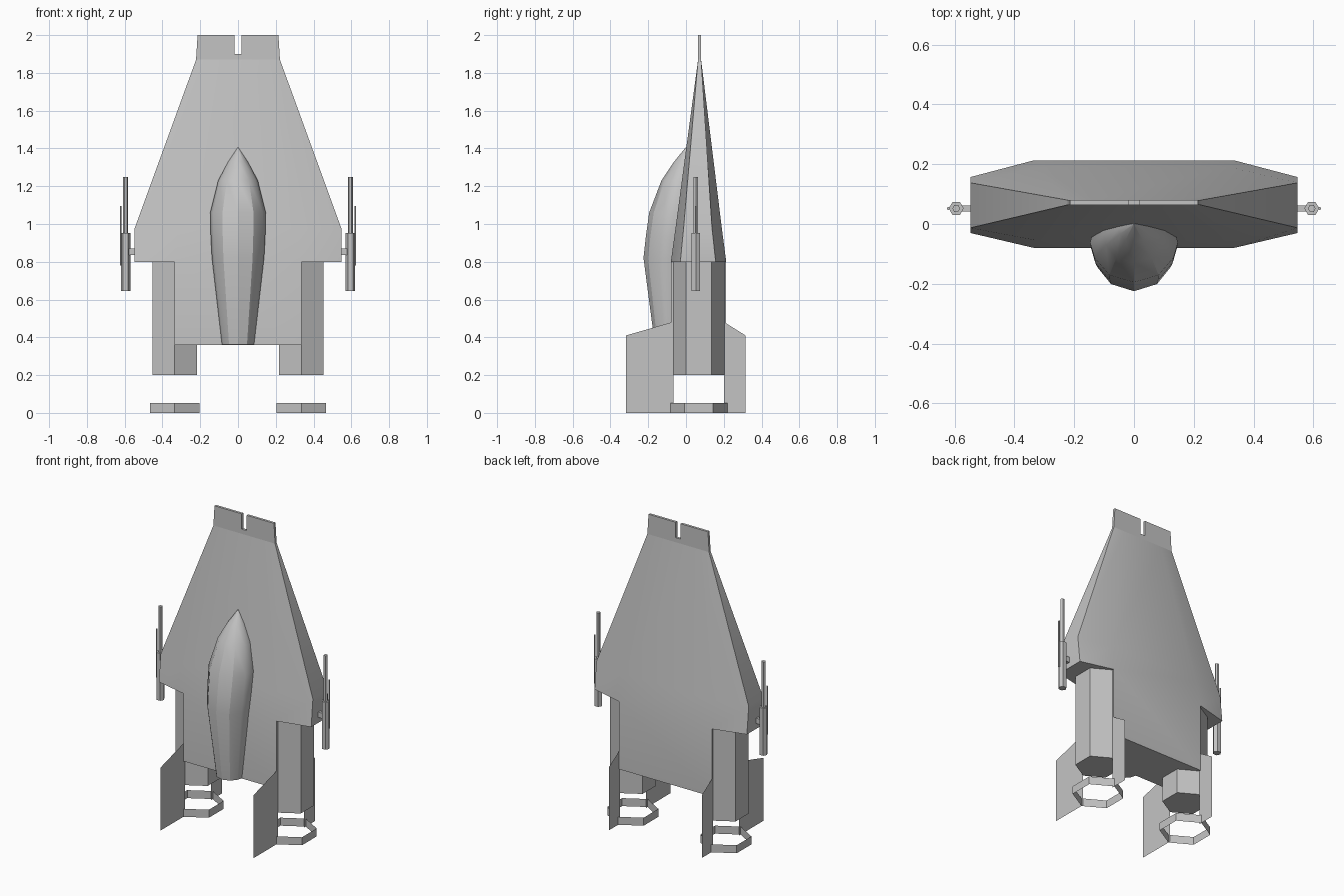
import bpy, bmesh, math

cube = bpy.data.objects.get("Cube")
if cube:
    bpy.data.objects.remove(cube)

grey = bpy.data.materials.new("hull_grey")
grey.use_nodes = True
colour = (0.55, 0.55, 0.55, 1)
grey.diffuse_color = colour
grey.node_tree.nodes["Principled BSDF"].inputs["Base Color"].default_value = colour

MID_Y = 0.068   # centre plane of hull and engines
ENGINE_X = 0.335


def finish(name, bm, mirror=False, smooth=False):
    """Turn a bmesh into a named object, optionally mirrored across x."""
    bmesh.ops.recalc_face_normals(bm, faces=bm.faces)
    mesh = bpy.data.meshes.new(name)
    bm.to_mesh(mesh)
    bm.free()
    mesh.materials.append(grey)
    obj = bpy.data.objects.new(name, mesh)
    bpy.context.collection.objects.link(obj)
    if mirror:
        obj.modifiers.new("Mirror", 'MIRROR').use_mirror_merge = False
    if smooth:
        bpy.ops.object.select_all(action='DESELECT')
        obj.select_set(True)
        bpy.context.view_layer.objects.active = obj
        bpy.ops.object.shade_smooth_by_angle(angle=math.radians(30))
    return obj


def loft(bm, rings, caps=(True, True)):
    """Skin a list of closed rings and return their vertices."""
    vs = [[bm.verts.new(p) for p in ring] for ring in rings]
    n = len(vs[0])
    for a, b in zip(vs, vs[1:]):
        for i in range(n):
            j = (i + 1) % n
            bm.faces.new((a[i], a[j], b[j], b[i]))
    for ring, cap in zip((vs[0], vs[-1]), caps):
        if cap:
            bm.faces.new(ring)
    return vs


def hexagon(x, y, z, r, turn=0):
    return [(x + r * math.cos(turn + k * math.pi / 3),
             y + r * math.sin(turn + k * math.pi / 3), z) for k in range(6)]


def hex_prism(name, x, y, z0, z1, r, turn=0, caps=(True, True)):
    bm = bmesh.new()
    loft(bm, [hexagon(x, y, z, r, turn) for z in (z0, z1)], caps)
    return finish(name, bm, mirror=True)


def box(name, xs, ys, zs, mirror=False):
    bm = bmesh.new()
    loft(bm, [[(xs[0], ys[0], z), (xs[1], ys[0], z),
               (xs[1], ys[1], z), (xs[0], ys[1], z)] for z in zs])
    return finish(name, bm, mirror)


# Hull: tapering eight-sided wedge with a narrower tail block
def hull_ring(z, c, w, front, side_front, side_back, back):
    half = [(c, front), (w, side_front), (w, side_back), (c, back)]
    return [(x, y, z) for x, y in half] + [(-x, y, z) for x, y in reversed(half)]


bm = bmesh.new()
rings = loft(bm, [
    hull_ring(0.8, 0.335, 0.548, -0.08, -0.03, 0.157, 0.213),
    hull_ring(0.975, 0.32, 0.548, -0.056, -0.013, 0.138, 0.19),
    hull_ring(1.87, 0.14, 0.222, 0.064, 0.064, 0.08, 0.08)], (False, True))
base = rings[0]
bm.faces.new(base[0:4])
bm.faces.new(base[4:8])
top = [base[i] for i in (0, 3, 4, 7)]
low = [bm.verts.new((v.co.x, v.co.y, 0.36)) for v in top]
for i in range(4):
    j = (i + 1) % 4
    bm.faces.new((top[i], top[j], low[j], low[i]))
bm.faces.new(low)
finish("hull", bm, smooth=True)

# Two flat nose plates with a bridge in the slot between them
bm = bmesh.new()
loft(bm, [[(0.018, 0.064, z), (x, 0.064, z), (x, 0.08, z), (0.018, 0.08, z)]
          for z, x in ((1.87, 0.222), (2.0, 0.214))])
finish("nose_plate", bm, mirror=True)
box("nose_bridge", (-0.018, 0.018), (0.064, 0.08), (1.865, 1.9))

# Canopy: faceted pod narrowing towards the tail
def canopy_ring(z, w, base_y, front):
    depth = front - base_y
    half = [(w * 0.9, base_y + 0.04), (w, base_y + depth * 0.12),
            (w * 0.9, base_y + depth * 0.45), (w * 0.56, base_y + depth * 0.84)]
    return ([(x, y, z) for x, y in half] + [(0, front, z)]
            + [(-x, y, z) for x, y in reversed(half)])


bm = bmesh.new()
loft(bm, [canopy_ring(0.363, 0.085, -0.075, -0.165),
          canopy_ring(0.82, 0.138, -0.075, -0.225),
          canopy_ring(0.93, 0.144, -0.062, -0.213),
          canopy_ring(1.06, 0.147, -0.045, -0.195),
          canopy_ring(1.23, 0.105, -0.022, -0.13),
          canopy_ring(1.33, 0.052, -0.008, -0.063),
          canopy_ring(1.405, 0.002, 0.0, -0.002)])
finish("canopy", bm, smooth=True)

# Engines and the open guide rings beneath them
POINT = math.pi / 6
hex_prism("engine", ENGINE_X, MID_Y, 0.2, 0.81, 0.135, POINT)
hex_prism("engine_ring", ENGINE_X, MID_Y, 0.0, 0.052, 0.151, POINT, (False, False))

# Thin fins in front of and behind each engine
for name, outer, inner in (("front_fin", -0.318, -0.067), ("back_fin", 0.315, 0.2)):
    bm = bmesh.new()
    bm.faces.new([bm.verts.new((ENGINE_X, y, z)) for y, z in
                  ((outer, 0), (outer, 0.41), (inner, 0.482), (inner, 0))])
    finish(name, bm, mirror=True)

# Wing guns
GUN_X, GUN_Y = 0.595, 0.052
hex_prism("gun_body", GUN_X, GUN_Y, 0.645, 0.953, 0.025)
hex_prism("gun_barrel", GUN_X, GUN_Y, 0.95, 1.25, 0.013)
hex_prism("gun_rod", 0.621, GUN_Y, 0.78, 1.095, 0.005)
box("gun_mount", (0.54, 0.58), (0.042, 0.062), (0.835, 0.87), mirror=True)
